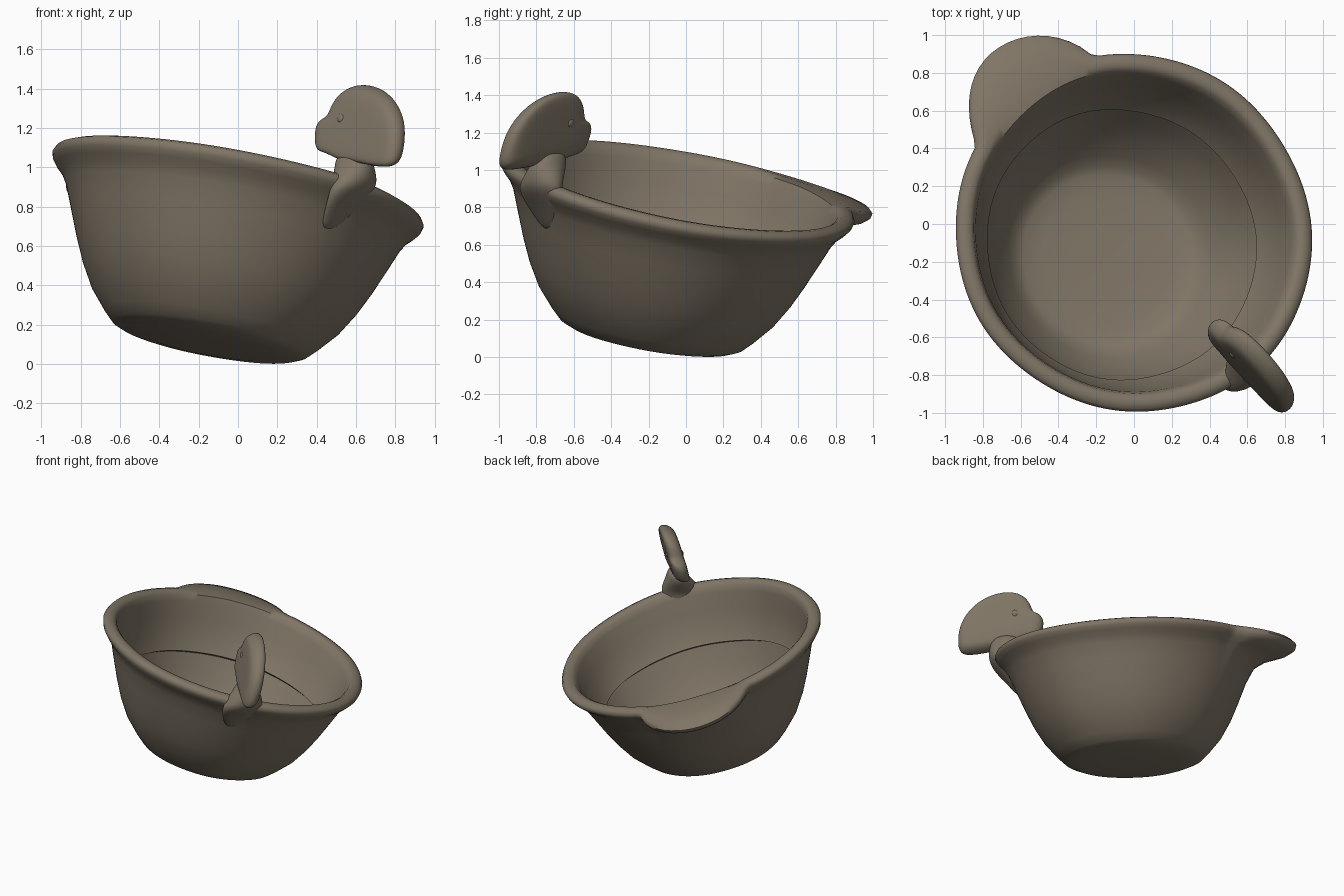
import bpy, bmesh, math
from mathutils import Vector

if "Cube" in bpy.data.objects:
    bpy.data.objects.remove(bpy.data.objects["Cube"])

clay = bpy.data.materials.new("grey_brown_clay")
CLAY = (0.215, 0.18, 0.133, 1)
clay.use_nodes = True
clay.diffuse_color = CLAY
clay.node_tree.nodes["Principled BSDF"].inputs["Base Color"].default_value = CLAY

# The bowl leans towards one side: its axis and the centre of its base
AXIS = Vector((0.19, 0.17, 1)).normalized()
BASE = Vector((-0.147, -0.18, 0.125))
TILT = Vector((0, 0, 1)).rotation_difference(AXIS)


def loft(name, rings, levels=0, angle=50):
    """Skin a list of equal point rings and close both ends."""
    bm = bmesh.new()
    loops = [[bm.verts.new(p) for p in ring] for ring in rings]
    n = len(loops[0])
    for a, b in zip(loops, loops[1:]):
        for i in range(n):
            j = (i + 1) % n
            bm.faces.new((a[i], a[j], b[j], b[i]))
    bm.faces.new(loops[0][::-1])
    bm.faces.new(loops[-1])
    bmesh.ops.recalc_face_normals(bm, faces=bm.faces)
    mesh = bpy.data.meshes.new(name)
    bm.to_mesh(mesh)
    bm.free()
    mesh.materials.append(clay)
    ob = bpy.data.objects.new(name, mesh)
    bpy.context.collection.objects.link(ob)
    bpy.ops.object.select_all(action='DESELECT')
    ob.select_set(True)
    bpy.context.view_layer.objects.active = ob
    bpy.ops.object.shade_smooth_by_angle(angle=math.radians(angle))
    if levels:
        mod = ob.modifiers.new("soften", 'SUBSURF')
        mod.levels = mod.render_levels = levels
    return ob


def lug(a):
    """How far the thumb lug sticks out of the rim at angle a."""
    d = (math.degrees(a) - 127) / 25
    return 0.26 * (1 - d * d) ** (1.2 if d > 0 else 0.9) if abs(d) < 1 else 0


def bowl_ring(r, h, lug_share, wobble=0.005, steps=144):
    ring = []
    for i in range(steps):
        a = math.tau * i / steps
        push = lug(a) * lug_share
        uneven = wobble * (math.sin(3 * a + 4 * h) + 0.6 * math.sin(7 * a + 1))
        radius = r * (1 + uneven) + push
        # The rim sags on its low side
        sag = 0.055 * max(0, h) ** 2 * max(0, math.cos(a - 0.7))
        p = Vector((radius * math.cos(a), radius * math.sin(a), h - 0.2 * push - sag))
        ring.append(BASE + TILT @ p)
    return ring


# Rings are radius, height, lug share
shell = [(0.04, -0.03, 0), (0.2, -0.028, 0), (0.36, -0.022, 0), (0.46, -0.01, 0),
         (0.505, 0.01, 0), (0.555, 0.06, 0), (0.64, 0.16, 0), (0.71, 0.28, 0),
         (0.765, 0.4, 0)]
rim = [(0.825, 0.55, 0.04), (0.868, 0.66, 0.18), (0.898, 0.71, 0.5),
       (0.932, 0.745, 0.9), (0.955, 0.775, 1), (0.962, 0.8, 1),
       (0.95, 0.822, 0.95), (0.92, 0.834, 0.6), (0.89, 0.832, 0.2),
       (0.868, 0.815, 0), (0.85, 0.77, 0), (0.82, 0.65, 0),
       (0.78, 0.54, 0), (0.732, 0.44, 0), (0.725, 0.43, 0)]
# Thin basin inside the shell, tucked under the end of the thick inner wall
basin = [(r - 0.012, h + 0.01, 0) for r, h, share in reversed(shell)]
loft("bowl", [bowl_ring(*p) for p in shell + rim + basin])

# Handle: everything lies in a leaning plane that points out from the bowl
SIDE = Vector((1, 1, 0.25)).normalized()
OUT = Vector((1, -1, 0)).normalized()
ALONG = Vector((1, 1, 0)).normalized()


def on_plane(x, z):
    lean = -0.08 + 0.25 * (z - 1.2)
    return Vector((x, lean * math.sqrt(2) - x, z))


# Head ornament: a rounded plate with a snout facing the bowl
outline = [(0.46, 1.07), (0.40, 1.08), (0.395, 1.15), (0.40, 1.22), (0.43, 1.255),
           (0.465, 1.265), (0.49, 1.34), (0.54, 1.405), (0.62, 1.435), (0.72, 1.41),
           (0.8, 1.335), (0.845, 1.22), (0.84, 1.1), (0.82, 1.01), (0.78, 0.99),
           (0.7, 1.0), (0.62, 1.02), (0.52, 1.03)]
middle = (0.625, 1.205)
layers = [(-0.062, 0.3), (-0.061, 0.72), (-0.05, 0.91), (0, 0.98),
          (0.05, 0.91), (0.061, 0.72), (0.062, 0.3)]
head = []
for offset, scale in layers:
    head.append([on_plane(middle[0] + (x - middle[0]) * scale,
                          middle[1] + (z - middle[1]) * scale) + SIDE * offset
                 for x, z in outline])
loft("handle_head", head, levels=2, angle=180)

# Neck: rises from the outer wall and flares along the rim
# centre x, height, radius outwards, radius along the rim
neck_shape = [(0.445, 0.68, 0.02, 0.04), (0.485, 0.75, 0.035, 0.09),
              (0.535, 0.83, 0.05, 0.13), (0.575, 0.9, 0.08, 0.15),
              (0.58, 0.96, 0.1, 0.125), (0.575, 1.03, 0.115, 0.08),
              (0.58, 1.1, 0.09, 0.05)]
neck = []
for x, z, out, along in neck_shape:
    ring = [math.tau * i / 16 for i in range(16)]
    centre = on_plane(x, z) + ALONG * 0.02
    neck.append([centre + OUT * out * math.cos(t) + ALONG * along * math.sin(t)
                 for t in ring])
loft("handle_neck", neck, levels=2, angle=180)

# Eyes: low bumps on both faces of the head
for name, sign in (("left_eye", 1), ("right_eye", -1)):
    bpy.ops.mesh.primitive_uv_sphere_add(segments=20, ring_count=10, radius=0.034,
                                         location=on_plane(0.56, 1.25) + SIDE * 0.033 * sign)
    eye = bpy.context.object
    eye.name = name
    eye.data.materials.append(clay)
    bpy.ops.object.shade_smooth()
